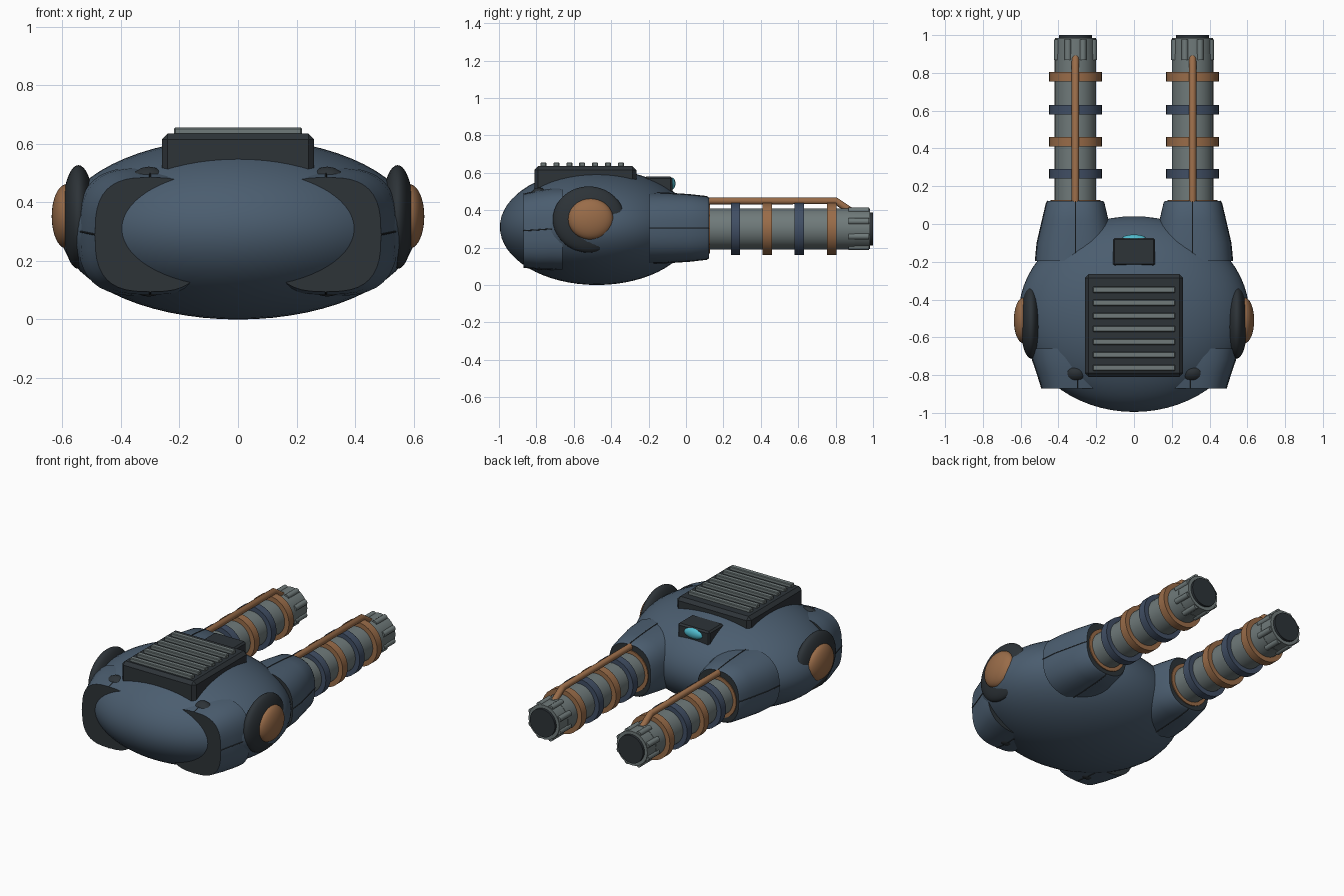
import bpy, bmesh, math
from mathutils import Vector, Matrix

if "Cube" in bpy.data.objects:
    bpy.data.objects.remove(bpy.data.objects["Cube"], do_unlink=True)


def material(name, rgb):
    m = bpy.data.materials.new(name)
    m.use_nodes = True
    m.diffuse_color = (*rgb, 1)
    m.node_tree.nodes["Principled BSDF"].inputs["Base Color"].default_value = (*rgb, 1)
    return m


SLATE = material("slate blue armour", (.07, .11, .16))
RING = material("ring blue", (.052, .077, .128))
DARK = material("dark metal", (.026, .033, .039))
GREY = material("gun grey", (.16, .195, .195))
COPPER = material("copper", (.32, .15, .066))
CYAN = material("cyan lens", (.08, .5, .62))


def finish(name, bm, mats, angle=35):
    bmesh.ops.recalc_face_normals(bm, faces=bm.faces)
    me = bpy.data.meshes.new(name)
    bm.to_mesh(me)
    bm.free()
    ob = bpy.data.objects.new(name, me)
    bpy.context.collection.objects.link(ob)
    for m in mats:
        me.materials.append(m)
    bpy.ops.object.select_all(action="DESELECT")
    ob.select_set(True)
    bpy.context.view_layer.objects.active = ob
    bpy.ops.object.shade_smooth_by_angle(angle=math.radians(angle))
    return ob


def ellipsoid(name, centre, radii, mat, axis="Z", seg=40):
    bm = bmesh.new()
    bmesh.ops.create_uvsphere(bm, u_segments=seg, v_segments=seg // 2, radius=1)
    if axis != "Z":
        bmesh.ops.rotate(bm, verts=bm.verts, matrix=Matrix.Rotation(math.pi / 2, 3, "Y" if axis == "X" else "X"))
    bmesh.ops.scale(bm, vec=radii, verts=bm.verts)
    bmesh.ops.translate(bm, vec=centre, verts=bm.verts)
    return finish(name, bm, [mat])


def box(name, low, high, mat, bevel=0):
    bm = bmesh.new()
    bmesh.ops.create_cube(bm, size=1)
    low, high = Vector(low), Vector(high)
    bmesh.ops.scale(bm, vec=high - low, verts=bm.verts)
    bmesh.ops.translate(bm, vec=(low + high) / 2, verts=bm.verts)
    if bevel:
        bmesh.ops.bevel(bm, geom=bm.edges[:], offset=bevel, segments=1, affect="EDGES")
    return finish(name, bm, [mat], 20)


def drum(name, x, y0, y1, r, mat, seg=32):
    bm = bmesh.new()
    bmesh.ops.create_cone(bm, cap_ends=True, segments=seg, radius1=r, radius2=r, depth=y1 - y0)
    bmesh.ops.rotate(bm, verts=bm.verts, matrix=Matrix.Rotation(math.pi / 2, 3, "X"))
    bmesh.ops.translate(bm, vec=(x, (y0 + y1) / 2, AXIS_Z), verts=bm.verts)
    return finish(name, bm, [mat])


def tube(name, points, r, mat):
    cu = bpy.data.curves.new(name, "CURVE")
    cu.dimensions = "3D"
    cu.bevel_depth, cu.bevel_resolution, cu.use_fill_caps = r, 3, True
    sp = cu.splines.new("POLY")
    sp.points.add(len(points) - 1)
    for p, co in zip(sp.points, points):
        p.co = (*co, 1)
    cu.materials.append(mat)
    ob = bpy.data.objects.new(name, cu)
    bpy.context.collection.objects.link(ob)
    return ob


def section_point(section, side, a, power):
    # section: y, centre x, centre z, half width, half height
    y, cx, cz, w, h = section
    c, s = math.cos(a), math.sin(a)
    px = math.copysign(abs(c) ** (2 / power), c)
    pz = math.copysign(abs(s) ** (2 / power), s)
    return Vector((side * (cx + w * px), y, cz + h * pz))


def shell(name, side, sections, power, seg=40):
    """Rounded armour shell lofted along y, dark on its end faces."""
    bm = bmesh.new()
    rings = [[bm.verts.new(section_point(s, side, math.tau * i / seg, power))
              for i in range(seg)] for s in sections]
    for a, b in zip(rings, rings[1:]):
        for i in range(seg):
            j = (i + 1) % seg
            bm.faces.new((a[i], a[j], b[j], b[i]))
    for ring in (rings[0], rings[-1]):
        bm.faces.new(ring).material_index = 1
    finish(name, bm, [SLATE, DARK])
    # panel seams along the outer side, top and underside
    for k, a in enumerate((0, math.pi / 2, -math.pi / 2)):
        tube(f"{name}_seam_{k}", [section_point(s, side, a, power) for s in sections], .003, DARK)


AXIS_X, AXIS_Z = .31, .30

# Main hull
ellipsoid("hull", (0, -.477, .31), (.61, .518, .31), SLATE, "Y", 64)

# Top vent with slats
box("vent_housing", (-.26, -.81, .45), (.26, -.265, .635), DARK, .02)
for i in range(7):
    y = -.762 + i * .069
    box(f"vent_slat_{i + 1}", (-.218, y - .016, .61), (.218, y + .016, .655), GREY, .004)

# Sensor
box("sensor_housing", (-.112, -.222, .46), (.112, -.073, .58), DARK, .01)
ellipsoid("sensor_lens", (0, -.078, .542), (.066, .022, .033), CYAN, "Y", 24)

for side, tag in ((1, "left"), (-1, "right")):
    x = side * AXIS_X

    # Armour shells
    shell(f"{tag}_front_shell", side,
          [(-.87, .30, .29, .188, .195), (-.79, .30, .295, .213, .21),
           (-.72, .305, .30, .232, .217), (-.66, .31, .30, .236, .22)], 2.9)
    shell(f"{tag}_gun_shroud", side,
          [(-.195, .31, .305, .212, .188), (-.10, .31, .305, .203, .186),
           (.02, .31, .305, .175, .178), (.11, .31, .305, .154, .168),
           (.122, .31, .305, .147, .16)], 2.5)
    ellipsoid(f"{tag}_shell_core", (side * .305, -.785, .30), (.12, .09, .222), DARK, "Z", 32)

    # Side hub
    ellipsoid(f"{tag}_hub_plate", (side * .545, -.52, .35), (.056, .192, .177), DARK, "X")
    ellipsoid(f"{tag}_hub_cap", (side * .585, -.51, .352), (.051, .121, .11), COPPER, "X")

    # Gun barrel with rings
    drum(f"{tag}_barrel", x, -.1, .9, .11, GREY)
    drum(f"{tag}_mouth_ring", x, .08, .128, .132, COPPER)
    for i, (y, mat) in enumerate(((.265, RING), (.435, COPPER), (.605, RING), (.78, COPPER))):
        drum(f"{tag}_barrel_ring_{i + 1}", x, y - .025, y + .025, .14, mat)

    # Muzzle
    drum(f"{tag}_muzzle", x, .865, .985, .108, GREY)
    drum(f"{tag}_muzzle_bore", x, .96, 1.0, .088, DARK)
    for i in range(8):
        a = math.tau * (i + .5) / 8
        px, pz = x + .104 * math.cos(a), AXIS_Z + .104 * math.sin(a)
        tube(f"{tag}_muzzle_rib_{i + 1}", [(px, .868, pz), (px, .978, pz)], .018, GREY)

    # Feed pipe over the barrel
    tube(f"{tag}_feed_pipe", [(x, -.02, .45), (x, .80, .45), (x, .885, .392)], .02, COPPER)
